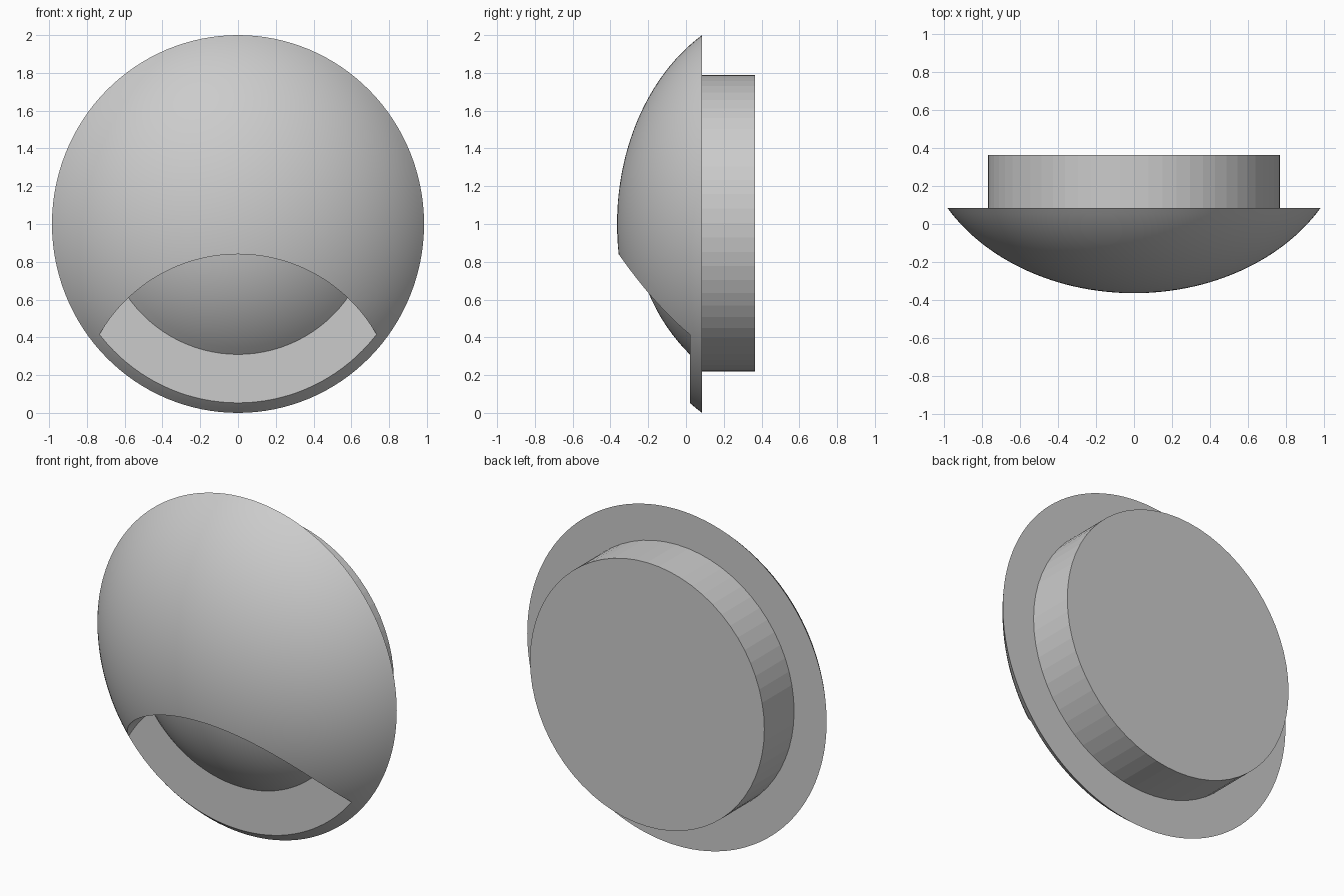
import bpy, bmesh, math

if "Cube" in bpy.data.objects:
    bpy.data.objects.remove(bpy.data.objects["Cube"])


def revolve(name, profile, cz, sx=1.0, segments=96):
    """Closed solid turned about the y axis from (radius, y) points."""
    bm = bmesh.new()
    rings = []
    for r, y in profile:
        if r < 1e-6:
            rings.append([bm.verts.new((0, y, cz))])
        else:
            rings.append([bm.verts.new((sx * r * math.cos(2 * math.pi * i / segments), y,
                                        cz + r * math.sin(2 * math.pi * i / segments)))
                          for i in range(segments)])
    for a, b in zip(rings, rings[1:]):
        for i in range(segments):
            j = (i + 1) % segments
            if len(a) == 1:
                bm.faces.new((a[0], b[i], b[j]))
            elif len(b) == 1:
                bm.faces.new((a[i], a[j], b[0]))
            else:
                bm.faces.new((a[i], a[j], b[j], b[i]))
    # flat caps close open ends
    for ring in (rings[0], rings[-1]):
        if len(ring) > 1:
            bm.faces.new(ring)
    bmesh.ops.recalc_face_normals(bm, faces=bm.faces)
    mesh = bpy.data.meshes.new(name)
    bm.to_mesh(mesh)
    bm.free()
    obj = bpy.data.objects.new(name, mesh)
    bpy.context.collection.objects.link(obj)
    return obj


def activate(obj):
    bpy.ops.object.select_all(action='DESELECT')
    obj.select_set(True)
    bpy.context.view_layer.objects.active = obj


FRONT, RIM, FLOOR, BACK = -0.365, 0.085, 0.02, 0.365

# domed cover: solid elliptical cap with a flat back
steps = 28
dome_profile = []
for k in range(steps + 1):
    d = (RIM - FRONT) * (k / steps) ** 2
    dome_profile.append((math.sqrt(max(0, 2.9645 * d - 1.65 * d * d)), FRONT + d))
dome = revolve("domed_cover", dome_profile, 1.0, 0.985, 128)

# round pocket cut into the lower front
cutter = revolve("pocket_cutter", [(0.845, -1.0), (0.845, FLOOR)], -0.005, 1.0, 192)
cutter.hide_render = True
cut = dome.modifiers.new("pocket", 'BOOLEAN')
cut.operation = 'DIFFERENCE'
cut.solver = 'EXACT'
cut.object = cutter
activate(dome)
bpy.ops.object.modifier_apply(modifier=cut.name)
bpy.data.objects.remove(cutter)

# rounded inner lens showing in the pocket
c, R = 0.728, 1.003
a_max = math.acos((c - FLOOR) / R)
lens_profile = [(R * math.sin(a_max * k / 16), c - R * math.cos(a_max * k / 16))
                for k in range(17)]
lens_profile.append((lens_profile[-1][0], FLOOR + 0.02))
lens = revolve("inner_lens", lens_profile, 1.02, 1.0, 96)

# smooth the curved parts, keep the cut edges sharp
for obj in (dome, lens):
    activate(obj)
    bpy.ops.object.shade_smooth_by_angle(angle=math.radians(25))

# faceted mounting drum at the back
revolve("mounting_drum", [(0.785, RIM), (0.785, BACK)], 1.005, 0.982, 64)
